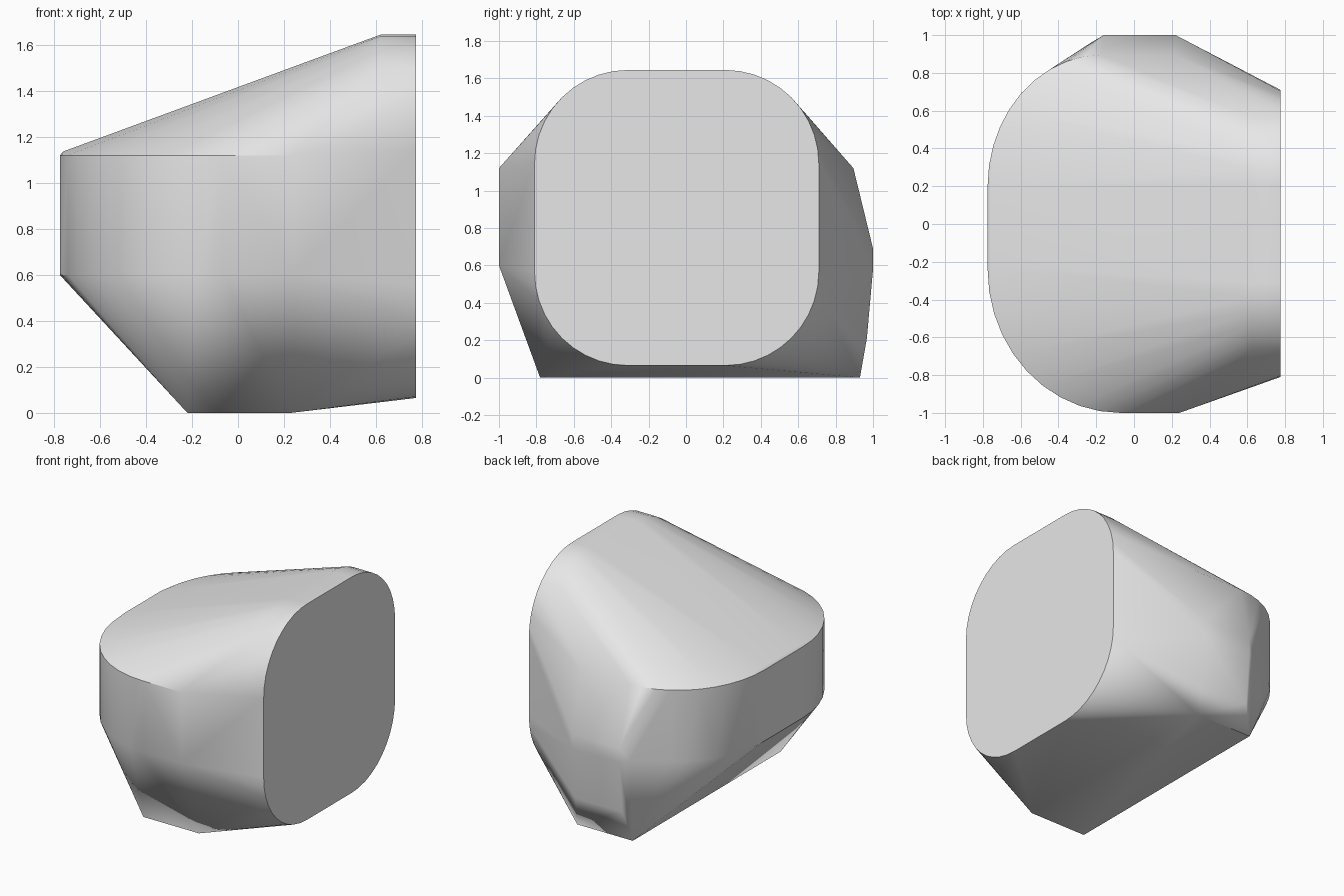
import bpy
import bmesh
from math import cos, sin, pi, radians

default_cube = bpy.data.objects.get("Cube")
if default_cube:
    bpy.data.objects.remove(default_cube, do_unlink=True)


def arc(cx, cy, rx, ry, start, steps=10):
    """Quarter ellipse, counter-clockwise from the start angle in degrees."""
    angles = [radians(start) + pi / 2 * i / steps for i in range(steps + 1)]
    return [(cx + rx * cos(a), cy + ry * sin(a)) for a in angles]


def rounded_rect(x0, x1, y0, y1, r):
    return (arc(x1 - r, y1 - r, r, r, 0) + arc(x0 + r, y1 - r, r, r, 90)
            + arc(x0 + r, y0 + r, r, r, 180) + arc(x1 - r, y0 + r, r, r, 270))


points = []

# Flat rounded end with a short straight rim
for y, z in rounded_rect(-0.81, 0.71, 0.065, 1.645, 0.5):
    points += [(0.62, y, z), (0.775, y, z)]

# Upright middle band, rounded towards the narrow end
band = arc(-0.17, 0.2, 0.605, 0.695, 90) + arc(-0.07, -0.24, 0.705, 0.76, 180)
band += [(0.24, -1.0), (0.22, 0.895)]
for x, y in band:
    points += [(x, y, 0.6), (x, y, 1.12)]
for y in (-0.22, 0.2):
    points.append((-0.76, y, 1.137))

# Back ridge
for x in (-0.16, 0.22):
    points += [(x, 1.0, 0.58), (x, 1.0, 0.69), (x, 0.967, 0.21)]
points.append((-0.22, 0.965, 0.6))

# Flat base
for x in (-0.22, 0.23):
    for y in (-0.78, 0.93):
        points.append((x, y, 0.0))

# Stretch one skin over all the sections
bm = bmesh.new()
for p in points:
    bm.verts.new(p)
bmesh.ops.remove_doubles(bm, verts=bm.verts, dist=0.002)
bmesh.ops.convex_hull(bm, input=bm.verts)
bmesh.ops.delete(bm, geom=[v for v in bm.verts if not v.link_faces], context='VERTS')
bmesh.ops.dissolve_limit(bm, angle_limit=radians(0.5), verts=bm.verts, edges=bm.edges)
bmesh.ops.recalc_face_normals(bm, faces=bm.faces)
mesh = bpy.data.meshes.new("rounded_block")
bm.to_mesh(mesh)
bm.free()

block = bpy.data.objects.new("rounded_block", mesh)
bpy.context.collection.objects.link(block)

# Plain grey
grey = bpy.data.materials.new("light_grey")
grey.use_nodes = True
grey.diffuse_color = (0.8, 0.8, 0.8, 1)
grey.node_tree.nodes["Principled BSDF"].inputs["Base Color"].default_value = (0.8, 0.8, 0.8, 1)
mesh.materials.append(grey)

# Soft folds, crisp end and base
bpy.ops.object.select_all(action='DESELECT')
block.select_set(True)
bpy.context.view_layer.objects.active = block
bpy.ops.object.shade_smooth_by_angle(angle=radians(35))
weighted = block.modifiers.new("even_shading", 'WEIGHTED_NORMAL')
weighted.keep_sharp = True
